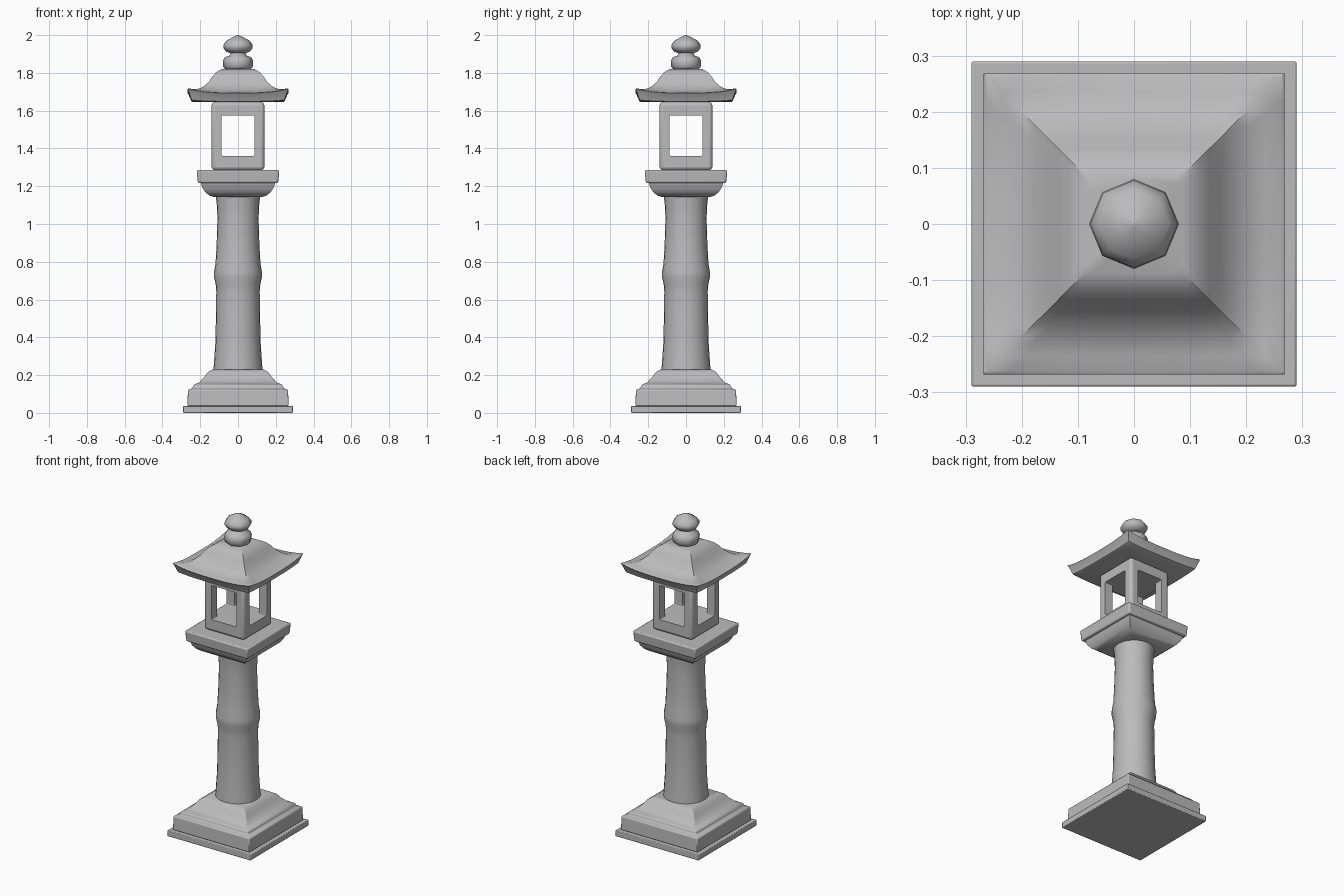
import bpy, bmesh, math
from math import radians

cube = bpy.data.objects.get("Cube")
if cube:
    bpy.data.objects.remove(cube)

stone = bpy.data.materials.new("grey stone")
stone.use_nodes = True
GREY = (0.5, 0.5, 0.5, 1)
stone.diffuse_color = GREY
stone.node_tree.nodes["Principled BSDF"].inputs["Base Color"].default_value = GREY


def finish(obj, angle=40):
    bpy.ops.object.select_all(action='DESELECT')
    obj.select_set(True)
    bpy.context.view_layer.objects.active = obj
    bpy.ops.object.shade_smooth_by_angle(angle=radians(angle))


def loft(name, rings, angle=40):
    """Skin a stack of equal-length closed rings and cap both ends."""
    bm = bmesh.new()
    loops = [[bm.verts.new(p) for p in ring] for ring in rings]
    n = len(loops[0])
    for low, high in zip(loops, loops[1:]):
        for i in range(n):
            j = (i + 1) % n
            bm.faces.new((low[i], low[j], high[j], high[i]))
    bm.faces.new(loops[0][::-1])
    bm.faces.new(loops[-1])
    bmesh.ops.remove_doubles(bm, verts=bm.verts, dist=0.0001)
    bmesh.ops.recalc_face_normals(bm, faces=bm.faces)
    mesh = bpy.data.meshes.new(name)
    bm.to_mesh(mesh)
    bm.free()
    mesh.materials.append(stone)
    obj = bpy.data.objects.new(name, mesh)
    bpy.context.collection.objects.link(obj)
    finish(obj, angle)
    return obj


def square(half, z, lift=0, steps=1):
    """Square ring whose corners rise by lift."""
    ring = []
    for side in range(4):
        c, s = round(math.cos(side * math.pi / 2)), round(math.sin(side * math.pi / 2))
        for k in range(steps):
            t = -1 + 2 * k / steps
            x, y = half, half * t
            ring.append((c * x - s * y, s * x + c * y, z + lift * abs(t) ** 3))
    return ring


def circle(radius, z, sides):
    return [(radius * math.cos(2 * math.pi * i / sides),
             radius * math.sin(2 * math.pi * i / sides), z) for i in range(sides)]


def box(name, sx, sy, z0, z1):
    bpy.ops.mesh.primitive_cube_add(size=1, location=(0, 0, (z0 + z1) / 2))
    obj = bpy.context.object
    obj.name = name
    obj.scale = (sx, sy, z1 - z0)
    bpy.ops.object.transform_apply(location=False, rotation=False)
    obj.data.materials.append(stone)
    return obj


def bevel(obj, width, segments=2):
    mod = obj.modifiers.new("Bevel", 'BEVEL')
    mod.width, mod.segments = width, segments
    mod.limit_method = 'ANGLE'
    mod.angle_limit = radians(40)


# Stepped base
plinth = loft("base_plinth", [square(0.29, 0), square(0.29, 0.037)])
bevel(plinth, 0.004)
base_profile = [(0.268, 0.037), (0.265, 0.122), (0.242, 0.13), (0.235, 0.148),
                (0.205, 0.162), (0.178, 0.19), (0.16, 0.215), (0.135, 0.23)]
base = loft("base_block", [square(h, z) for h, z in base_profile])
bevel(base, 0.005)

# Round column with a swollen band
column_profile = [(0.13, 0.225), (0.126, 0.28), (0.12, 0.37), (0.117, 0.5), (0.115, 0.64),
                  (0.118, 0.68), (0.127, 0.72), (0.127, 0.745), (0.119, 0.79),
                  (0.113, 0.9), (0.109, 1.03), (0.112, 1.1), (0.117, 1.145)]
loft("column", [circle(r, z, 24) for r, z in column_profile])

# Platform under the lamp chamber
corbel_profile = [(0.125, 1.142), (0.15, 1.15), (0.172, 1.167), (0.188, 1.19), (0.197, 1.218)]
loft("platform_corbel", [square(h, z) for h, z in corbel_profile])
slab = loft("platform_slab", [square(0.213, 1.217), square(0.219, 1.285)])
bevel(slab, 0.008)

# Lamp chamber with a window cut through both ways
chamber = box("lamp_chamber", 0.28, 0.28, 1.285, 1.645)
bevel(chamber, 0.018, 3)
for axis, size in (("x", (1, 0.174)), ("y", (0.174, 1))):
    cutter = box("window_cutter_" + axis, *size, 1.36, 1.575)
    bevel(cutter, 0.008)
    cutter.hide_render = True
    cutter.hide_set(True)
    cut = chamber.modifiers.new("Window", 'BOOLEAN')
    cut.object, cut.operation, cut.solver = cutter, 'DIFFERENCE', 'EXACT'
finish(chamber, 35)

# Flared roof with raised corners
roof_profile = [(0.233, 1.645, 0.004), (0.246, 1.649, 0.008), (0.263, 1.687, 0.02),
                (0.268, 1.693, 0.022), (0.262, 1.696, 0.022), (0.235, 1.699, 0.014),
                (0.205, 1.71, 0.007), (0.18, 1.727, 0.003), (0.155, 1.752, 0),
                (0.135, 1.782, 0), (0.115, 1.804, 0), (0.087, 1.82, 0)]
loft("roof", [square(h, z, lift, 12) for h, z, lift in roof_profile])

# Eight-sided finial: collar and pointed bud
finial_profile = [(0.066, 1.818), (0.078, 1.832), (0.08, 1.86), (0.072, 1.882), (0.045, 1.892),
                  (0.04, 1.905), (0.062, 1.912), (0.078, 1.932), (0.078, 1.948),
                  (0.062, 1.97), (0.03, 1.988), (0.004, 2.0)]
loft("finial", [circle(r, z, 8) for r, z in finial_profile], 60)
